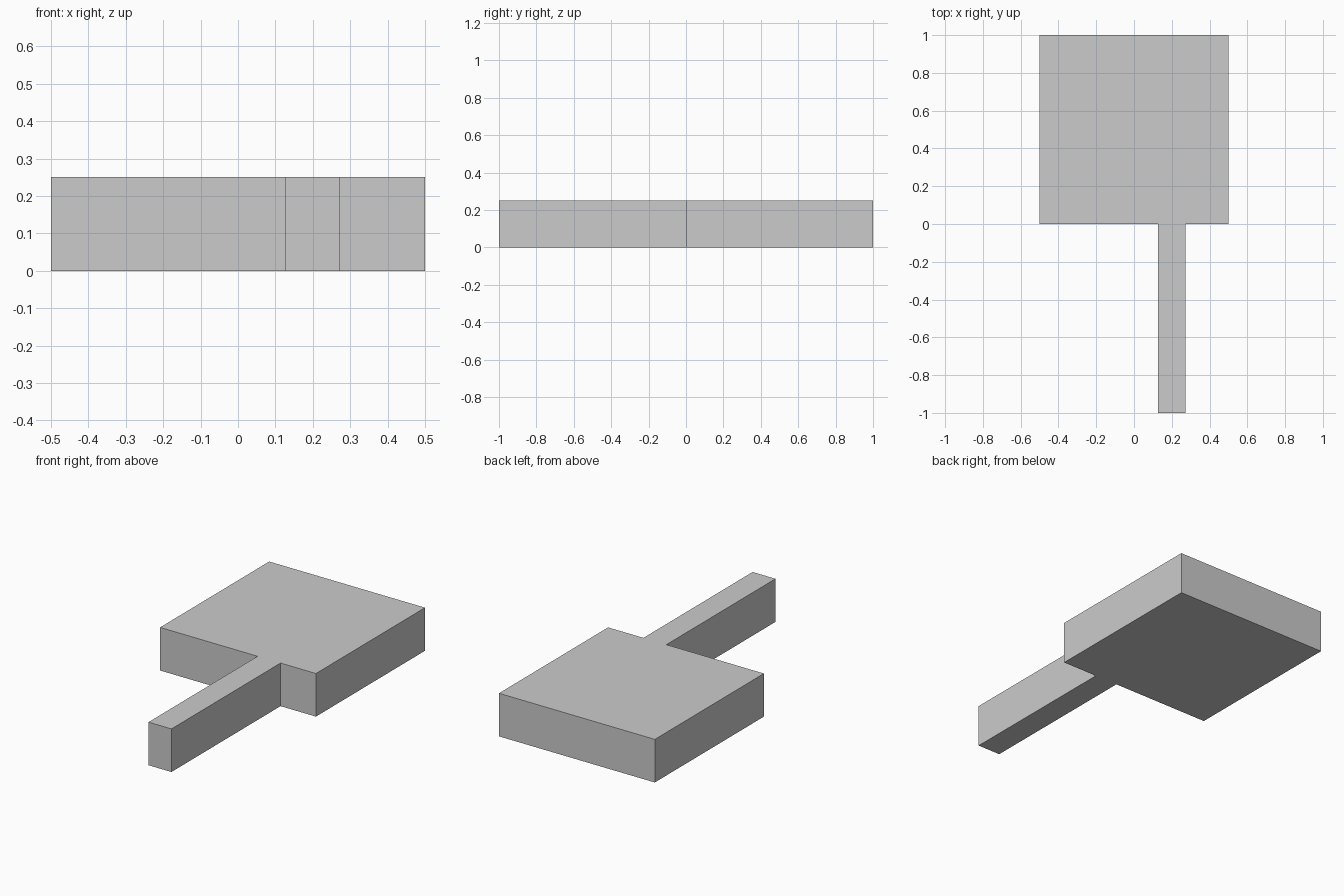
import bpy, bmesh

if "Cube" in bpy.data.objects:
    bpy.data.objects.remove(bpy.data.objects["Cube"])

HEIGHT = 0.25

# Plan outline: square head at the back, narrow off-centre handle at the front
outline = [(-0.5, 0), (0.126, 0), (0.126, -1), (0.273, -1),
           (0.273, 0), (0.5, 0), (0.5, 1), (-0.5, 1)]

# Extrude the outline into one solid slab
bm = bmesh.new()
base = bm.faces.new([bm.verts.new((x, y, 0)) for x, y in outline])
extruded = bmesh.ops.extrude_face_region(bm, geom=[base], use_keep_orig=True)
top_verts = [g for g in extruded["geom"] if isinstance(g, bmesh.types.BMVert)]
bmesh.ops.translate(bm, verts=top_verts, vec=(0, 0, HEIGHT))
bmesh.ops.recalc_face_normals(bm, faces=bm.faces)

mesh = bpy.data.meshes.new("paddle_slab")
bm.to_mesh(mesh)
bm.free()
bpy.context.collection.objects.link(bpy.data.objects.new("paddle_slab", mesh))
